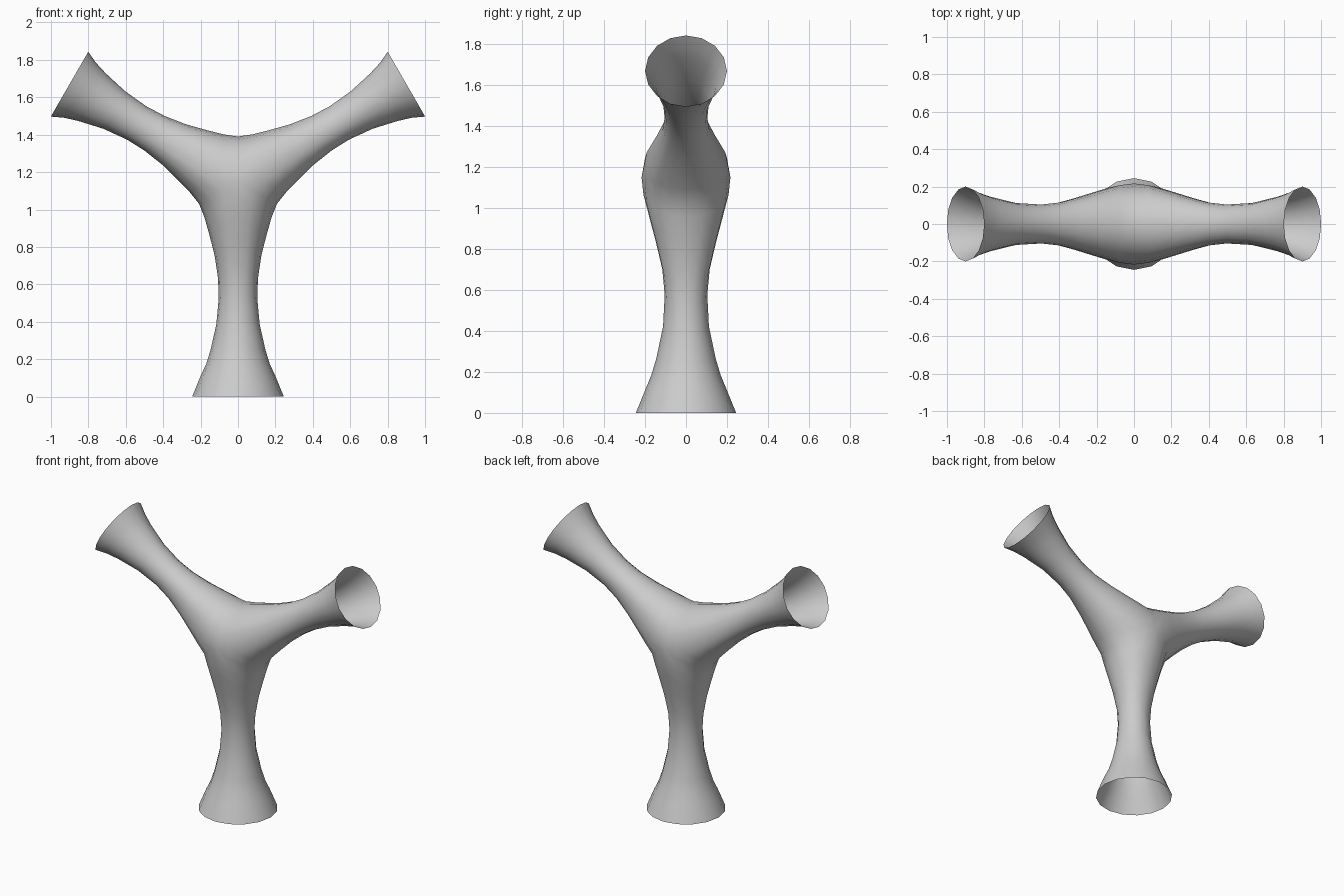
import bpy, bmesh
from math import sin, cos, pi, radians
from mathutils import Vector

if "Cube" in bpy.data.objects:
    bpy.data.objects.remove(bpy.data.objects["Cube"], do_unlink=True)

SIDES = 16
CENTRE = Vector((0, 0, 1.15))
ARM = 1.04       # distance from the junction to the rim of an upper arm
CROTCH = 0.24    # distance from the junction to each crotch

# Arm profile: (fraction along arm, half width in the plane, half depth)
PROFILE = [
    (0, .208, .217), (.08, .179, .208), (.18, .153, .181), (.3, .125, .148),
    (.43, .107, .116), (.55, .103, .104), (.7, .116, .112),
    (.85, .147, .145), (.93, .17, .17), (1, .2, .2),
]
FOOT = [(1.106, .245, .245)]    # the lower arm runs on into a wider foot

grey = bpy.data.materials.new("light_grey")
grey.use_nodes = True
colour = (.6, .6, .6, 1)
grey.diffuse_color = colour
grey.node_tree.nodes["Principled BSDF"].inputs["Base Color"].default_value = colour


def add_arm(bm, angle, profile):
    """Flared open tube whose first ring folds along the junction seams."""
    along = Vector((cos(angle), 0, sin(angle)))
    across = Vector((-sin(angle), 0, cos(angle)))
    rings = []
    for t, width, depth in profile:
        ring = []
        for i in range(SIDES):
            a = 2 * pi * i / SIDES
            fold = CROTCH / 2 * abs(sin(a)) * max(0, 1 - t)
            p = CENTRE + along * (ARM * t + fold) + across * (width * sin(a))
            p.y -= depth * cos(a)
            ring.append(bm.verts.new(p))
        rings.append(ring)
    for r, s in zip(rings, rings[1:]):
        for i in range(SIDES):
            j = (i + 1) % SIDES
            bm.faces.new((r[i], r[j], s[j], s[i]))


# Three arms welded into one continuous skin
bm = bmesh.new()
for degrees, profile in ((30, PROFILE), (150, PROFILE), (270, PROFILE + FOOT)):
    add_arm(bm, radians(degrees), profile)
bmesh.ops.remove_doubles(bm, verts=bm.verts, dist=.001)
bmesh.ops.recalc_face_normals(bm, faces=bm.faces)
for face in bm.faces:
    face.smooth = True
mesh = bpy.data.meshes.new("three_way_tube")
bm.to_mesh(mesh)
bm.free()
mesh.materials.append(grey)
tube = bpy.data.objects.new("three_way_tube", mesh)
bpy.context.collection.objects.link(tube)
